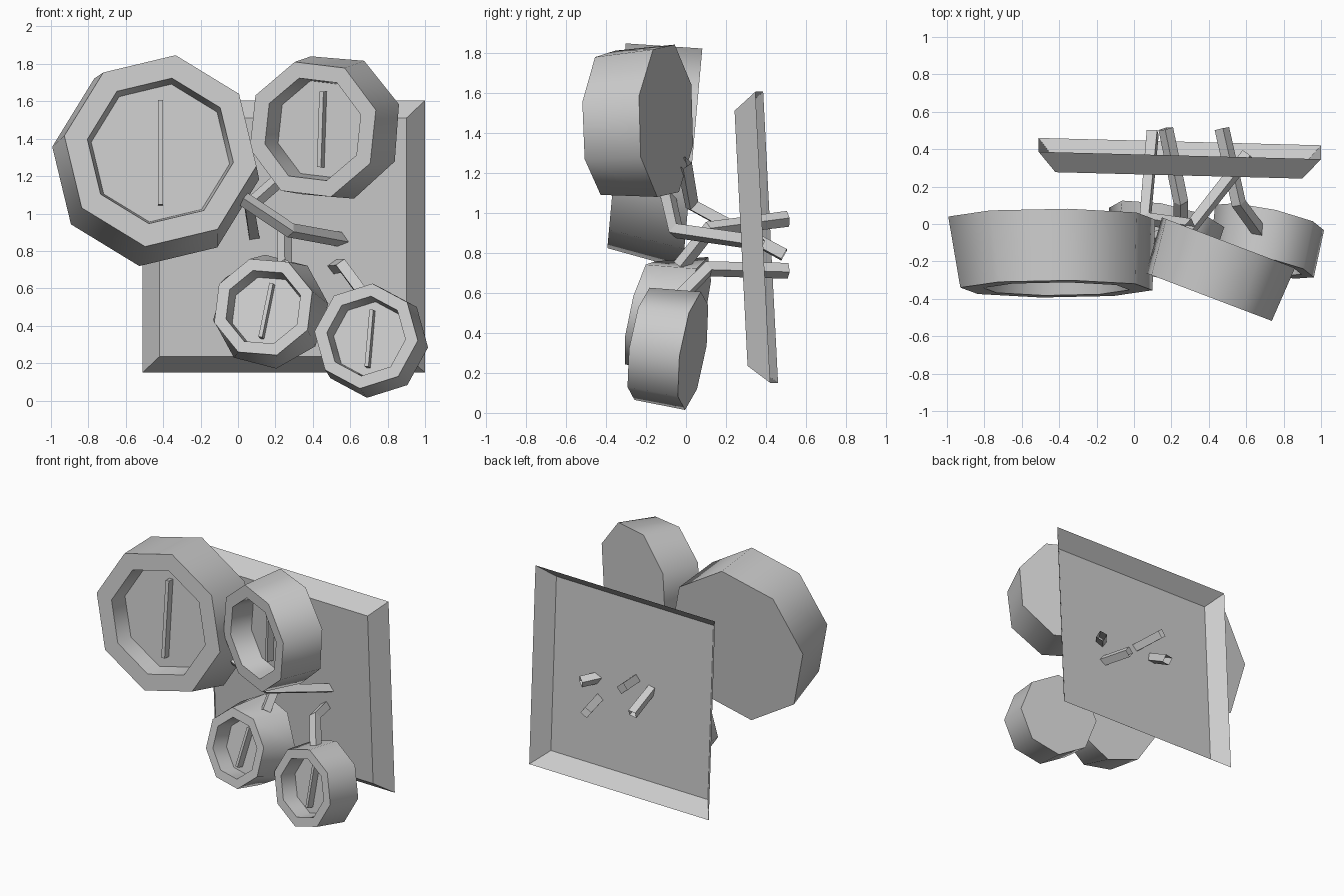
import bpy, math
from mathutils import Vector, Matrix

if "Cube" in bpy.data.objects:
    bpy.data.objects.remove(bpy.data.objects["Cube"])


def add_mesh(name, verts, faces, smooth=False):
    me = bpy.data.meshes.new(name)
    me.from_pydata(verts, [], faces)
    me.update()
    ob = bpy.data.objects.new(name, me)
    bpy.context.collection.objects.link(ob)
    if smooth:
        me.polygons.foreach_set("use_smooth", [True] * len(me.polygons))
        me.set_sharp_from_angle(angle=math.radians(55))
    return ob


def loft(name, rings, cap_start=False, cap_end=False, smooth=False):
    """Join equal-length rings with quads, optionally closing the ends."""
    n = len(rings[0])
    verts = [p for r in rings for p in r]
    faces = []
    for k in range(len(rings) - 1):
        a, b = k * n, (k + 1) * n
        for i in range(n):
            j = (i + 1) % n
            faces.append((a + i, a + j, b + j, b + i))
    if cap_start:
        faces.append(tuple(reversed(range(n))))
    if cap_end:
        faces.append(tuple(range(len(verts) - n, len(verts))))
    return add_mesh(name, verts, faces, smooth)


def frame(nx, nz):
    """Face axes: right, up and outward normal."""
    w = Vector((nx, -1, nz)).normalized()
    u = Vector((0, 0, 1)).cross(w).normalized()
    return u, w.cross(u), w


def octagon(c, axes, r, phase):
    u, v, _ = axes
    return [c + r * (math.cos(a) * u + math.sin(a) * v)
            for a in (math.radians(phase + 45 * i) for i in range(8))]


def dish(name, front, back, rf, rb, ph_f, ph_b, nx, nz, depth, lean):
    axes = frame(nx, nz)
    u, v, w = axes
    front, back = Vector(front), Vector(back)
    floor = front - depth * w
    # Drum with a rim and a recessed floor
    loft(name, [octagon(back, axes, rb, ph_b),
                octagon(front, axes, rf, ph_f),
                octagon(front, axes, rf * 0.76, ph_f),
                octagon(floor, axes, rf * 0.72, ph_f)],
         True, True, True)
    # Thin upright bar standing on the floor
    a = math.radians(lean)
    along = math.cos(a) * v + math.sin(a) * u
    side = math.cos(a) * u - math.sin(a) * v
    hl, hw = rf * 0.54, 0.007 + rf * 0.013
    rings = [[floor + h * w + sx * hw * side + sy * hl * along
              for sx, sy in ((-1, -1), (1, -1), (1, 1), (-1, 1))]
             for h in (-0.005, 0.05)]
    loft(name + "_bar", rings, True, True)


def arm(name, points, radius=0.04):
    # Square open tube along a bent path
    cu = bpy.data.curves.new(name, 'CURVE')
    cu.dimensions = '3D'
    cu.bevel_depth = radius
    cu.bevel_resolution = 0
    sp = cu.splines.new('POLY')
    sp.points.add(len(points) - 1)
    for p, co in zip(sp.points, points):
        p.co = (*co, 1)
    sp.use_smooth = False
    tmp = bpy.data.objects.new(name + "_path", cu)
    bpy.context.collection.objects.link(tmp)
    dg = bpy.context.evaluated_depsgraph_get()
    me = bpy.data.meshes.new_from_object(tmp.evaluated_get(dg))
    bpy.data.objects.remove(tmp)
    ob = bpy.data.objects.new(name, me)
    bpy.context.collection.objects.link(ob)


# Backing plate: bevelled tray, open at the back, slightly tilted
def plate_ring(x0, x1, z0, z1, y0):
    return [(x, y0 - 0.026 * (x - x0) - 0.051 * (z - z0), z)
            for x, z in ((x0, z0), (x1, z0), (x1, z1), (x0, z1))]


loft("backing_plate", [plate_ring(-0.51, 1.0, 0.15, 1.605, 0.46),
                       plate_ring(-0.42, 0.90, 0.235, 1.51, 0.342)],
     cap_end=True)

# Four dishes
dish("large_dish", (-0.415, -0.347, 1.335), (-0.44, 0.032, 1.27),
     0.52, 0.56, -9, -9, 0.0, 0.09, 0.13, 0)
dish("upper_dish", (0.40, -0.39, 1.45), (0.505, -0.10, 1.46),
     0.375, 0.40, 16, 18, -0.38, 0.0, 0.16, 2)
dish("middle_dish", (0.135, -0.23, 0.50), (0.175, 0.035, 0.475),
     0.277, 0.315, 18, 8, -0.20, 0.23, 0.12, 9)
dish("lower_dish", (0.685, -0.22, 0.345), (0.725, 0.035, 0.31),
     0.285, 0.30, -5, -5, -0.22, 0.16, 0.12, 3)

# Bent arms from each dish through the plate
arm("large_dish_arm", [(-0.05, -0.10, 1.13), (0.28, -0.05, 0.91), (0.61, 0.37, 0.85)])
arm("upper_dish_arm", [(0.30, -0.01, 1.25), (0.06, 0.03, 1.04), (0.10, 0.49, 0.79)])
arm("middle_dish_arm", [(0.25, -0.03, 0.73), (0.25, 0.12, 0.92), (0.17, 0.51, 0.97)])
arm("lower_dish_arm", [(0.67, -0.04, 0.57), (0.56, 0.11, 0.72), (0.47, 0.51, 0.71)])
